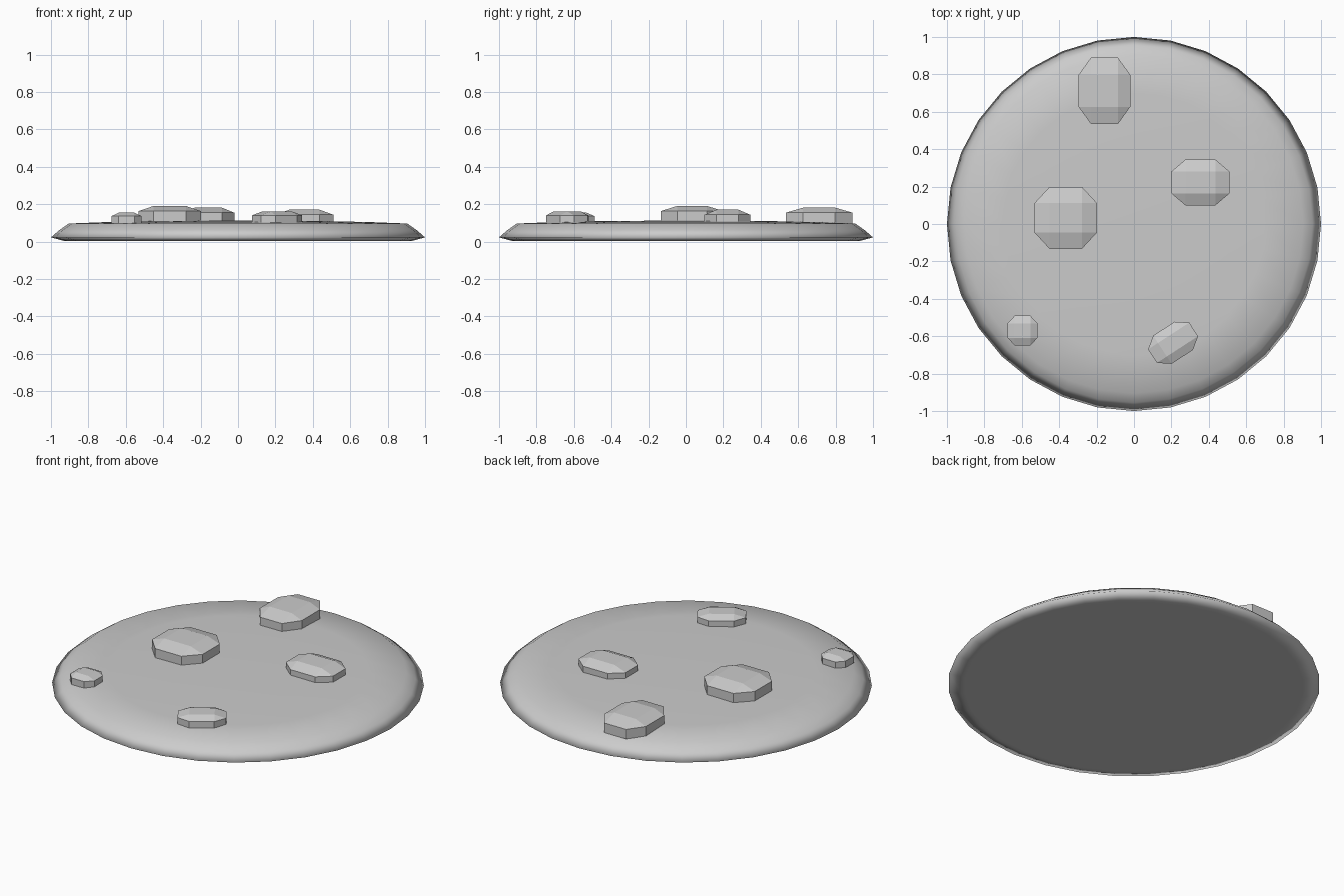
import bpy, bmesh
from math import sin, cos, tau, radians

if "Cube" in bpy.data.objects:
    bpy.data.objects.remove(bpy.data.objects["Cube"])


def finish(bm, name, smooth):
    bmesh.ops.recalc_face_normals(bm, faces=bm.faces[:])
    for f in bm.faces:
        f.smooth = smooth
    me = bpy.data.meshes.new(name)
    bm.to_mesh(me)
    bm.free()
    ob = bpy.data.objects.new(name, me)
    bpy.context.collection.objects.link(ob)
    return ob


# Round ground disc: lathed profile (radius, height), slightly domed top
def ground_disc(profile, segs=32):
    bm = bmesh.new()
    rings = [[bm.verts.new((r * cos(tau * i / segs), r * sin(tau * i / segs), z))
              for i in range(segs)] for r, z in profile]
    for a, b in zip(rings, rings[1:]):
        for i in range(segs):
            j = (i + 1) % segs
            bm.faces.new((a[i], a[j], b[j], b[i]))
    bm.faces.new(rings[0])
    tip = bm.verts.new((0, 0, 0.113))
    for i in range(segs):
        bm.faces.new((rings[-1][i], rings[-1][(i + 1) % segs], tip))
    finish(bm, "ground_disc", True)


ground_disc([(0.91, 0.004), (0.93, 0.004), (1.0, 0.023), (0.955, 0.062),
             (0.905, 0.097), (0.70, 0.105), (0.40, 0.111)])


# Flat stone: octagonal prism with a raised rectangular top
def stone(name, x, y, hx, hy, top, angle=0, base=0.098, drop=0.027, fx=0.52, fy=0.48):
    bm = bmesh.new()
    octagon = [(1, -fy), (1, fy), (fx, 1), (-fx, 1), (-1, fy), (-1, -fy), (-fx, -1), (fx, -1)]
    inner = [(fx, -fy), (fx, fy), (-fx, fy), (-fx, -fy)]

    def ring(points, z):
        return [bm.verts.new((px * hx, py * hy, z)) for px, py in points]

    low, mid, cap = ring(octagon, base), ring(octagon, top - drop), ring(inner, top)
    bm.faces.new(low)
    bm.faces.new(cap)
    for i in range(8):
        j = (i + 1) % 8
        bm.faces.new((low[i], low[j], mid[j], mid[i]))
    for k in range(4):
        a, b, c = mid[2 * k], mid[2 * k + 1], mid[(2 * k + 2) % 8]
        bm.faces.new((a, b, cap[(k + 1) % 4], cap[k]))   # sloped side
        bm.faces.new((b, c, cap[(k + 1) % 4]))           # corner
    ob = finish(bm, name, False)
    ob.location = (x, y, 0)
    ob.rotation_euler.z = radians(angle)


stone("stone_large", -0.365, 0.033, 0.166, 0.166, 0.191)
stone("stone_back", -0.158, 0.712, 0.138, 0.178, 0.182)
stone("stone_right", 0.355, 0.222, 0.155, 0.122, 0.171)
stone("stone_small", -0.596, -0.57, 0.08, 0.08, 0.155, drop=0.018)
stone("stone_front", 0.209, -0.635, 0.131, 0.09, 0.161, angle=33, drop=0.02)
